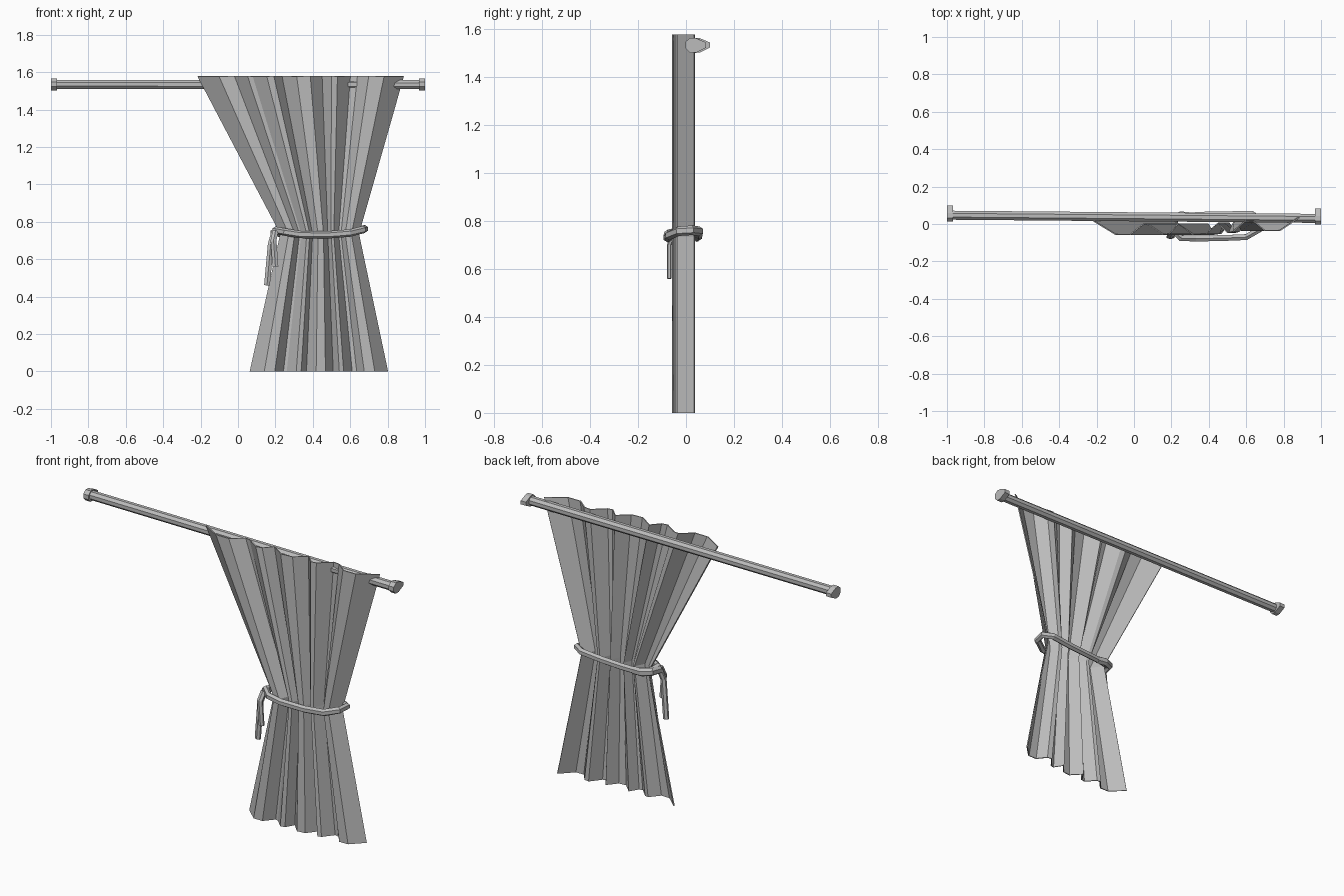
import bpy
import bmesh
from mathutils import Vector

cube = bpy.data.objects.get("Cube")
if cube:
    bpy.data.objects.remove(cube, do_unlink=True)


def material(name, rgb):
    mat = bpy.data.materials.new(name)
    mat.use_nodes = True
    color = (*rgb, 1)
    mat.diffuse_color = color
    mat.node_tree.nodes["Principled BSDF"].inputs["Base Color"].default_value = color
    return mat


GREY = material("grey", (0.5, 0.5, 0.5))


def add_object(name, bm):
    bmesh.ops.recalc_face_normals(bm, faces=bm.faces)
    mesh = bpy.data.meshes.new(name)
    bm.to_mesh(mesh)
    bm.free()
    mesh.materials.append(GREY)
    obj = bpy.data.objects.new(name, mesh)
    bpy.context.collection.objects.link(obj)
    return obj


def loft(name, rings, wrap=False, closed=False):
    """Skin a list of point rows; wrap closes each row, closed joins last to first."""
    bm = bmesh.new()
    rows = [[bm.verts.new(p) for p in ring] for ring in rings]
    n = len(rows[0])
    pairs = list(zip(rows, rows[1:]))
    if closed:
        pairs.append((rows[-1], rows[0]))
    for a, b in pairs:
        for i in range(n if wrap else n - 1):
            j = (i + 1) % n
            bm.faces.new((a[i], a[j], b[j], b[i]))
    if wrap and not closed:
        bm.faces.new(rows[0])
        bm.faces.new(rows[-1])
    return add_object(name, bm)


def cord(name, path, width, depth, sides=6, closed=False):
    """Sweep a low-poly oval along a path of points."""
    from math import cos, sin, tau
    pts = [Vector(p) for p in path]
    n = len(pts)
    rings = []
    for i, p in enumerate(pts):
        before = pts[(i - 1) % n] if closed else pts[max(i - 1, 0)]
        after = pts[(i + 1) % n] if closed else pts[min(i + 1, n - 1)]
        along = (after - before).normalized()
        guide = Vector((0, 1, 0)) if abs(along.z) > 0.8 else Vector((0, 0, 1))
        side = along.cross(guide).normalized()
        up = side.cross(along)
        angles = [tau * (k + 0.5) / sides for k in range(sides)]
        rings.append([p + side * width * cos(a) + up * depth * sin(a) for a in angles])
    return loft(name, rings, wrap=True, closed=closed)


# Curtain: one pleat profile squeezed to a waist and flared to the hem
pleats = [(-.215, .015), (-.1, -.055), (-.02, -.055), (.05, 0), (.08, -.005),
          (.155, -.055), (.19, -.05), (.235, 0), (.315, -.055), (.385, -.05),
          (.45, .005), (.5, -.045), (.53, -.04), (.6, .02), (.64, .015),
          (.7, -.035), (.78, -.035), (.885, .035)]
x0, span = pleats[0][0], pleats[-1][0] - pleats[0][0]
levels = [(1.578, -.215, .885), (.735, .228, .645), (0, .065, .8)]
curtain = loft("curtain", [[(a + (b - a) * (x - x0) / span, y, z) for x, y in pleats]
                           for z, a, b in levels])
cloth = curtain.modifiers.new("thickness", "SOLIDIFY")
cloth.thickness = .006
cloth.offset = 0

# Curtain rod
cord("rod", [(-.98, .047, 1.535), (.98, .03, 1.533)], .026, .026, sides=8)

# Wall brackets capping the rod ends
bracket = [(0, 1.522), (0, 1.547), (.02, 1.565), (.045, 1.563),
           (.087, 1.545), (.087, 1.524), (.045, 1.503), (.02, 1.502)]
for name, xa, xb, shift in (("right_bracket", -1, -.967, .013),
                            ("left_bracket", .967, 1, -.003)):
    loft(name, [[(x, y + shift, z) for y, z in bracket] for x in (xa, xb)], wrap=True)

# Tieback looped round the waist
cord("tieback", [(.2, -.03, .755), (.25, -.075, .745), (.33, -.078, .732),
                 (.48, -.075, .73), (.6, -.07, .74), (.67, -.03, .758),
                 (.68, .025, .762), (.63, .055, .758), (.5, .052, .745),
                 (.38, .05, .738), (.28, .045, .735), (.215, .02, .745)],
     .018, .02, closed=True)

# Knot and hanging tails
cord("tieback_knot", [(.3, .045, .735), (.25, .05, .738), (.2, .025, .745),
                      (.19, -.03, .74)], .02, .023)
cord("front_tail", [(.2, -.05, .75), (.19, -.07, .7), (.2, -.07, .56)], .018, .01)
cord("side_tail", [(.195, -.03, .75), (.175, -.045, .68), (.155, -.04, .46)], .018, .012)
